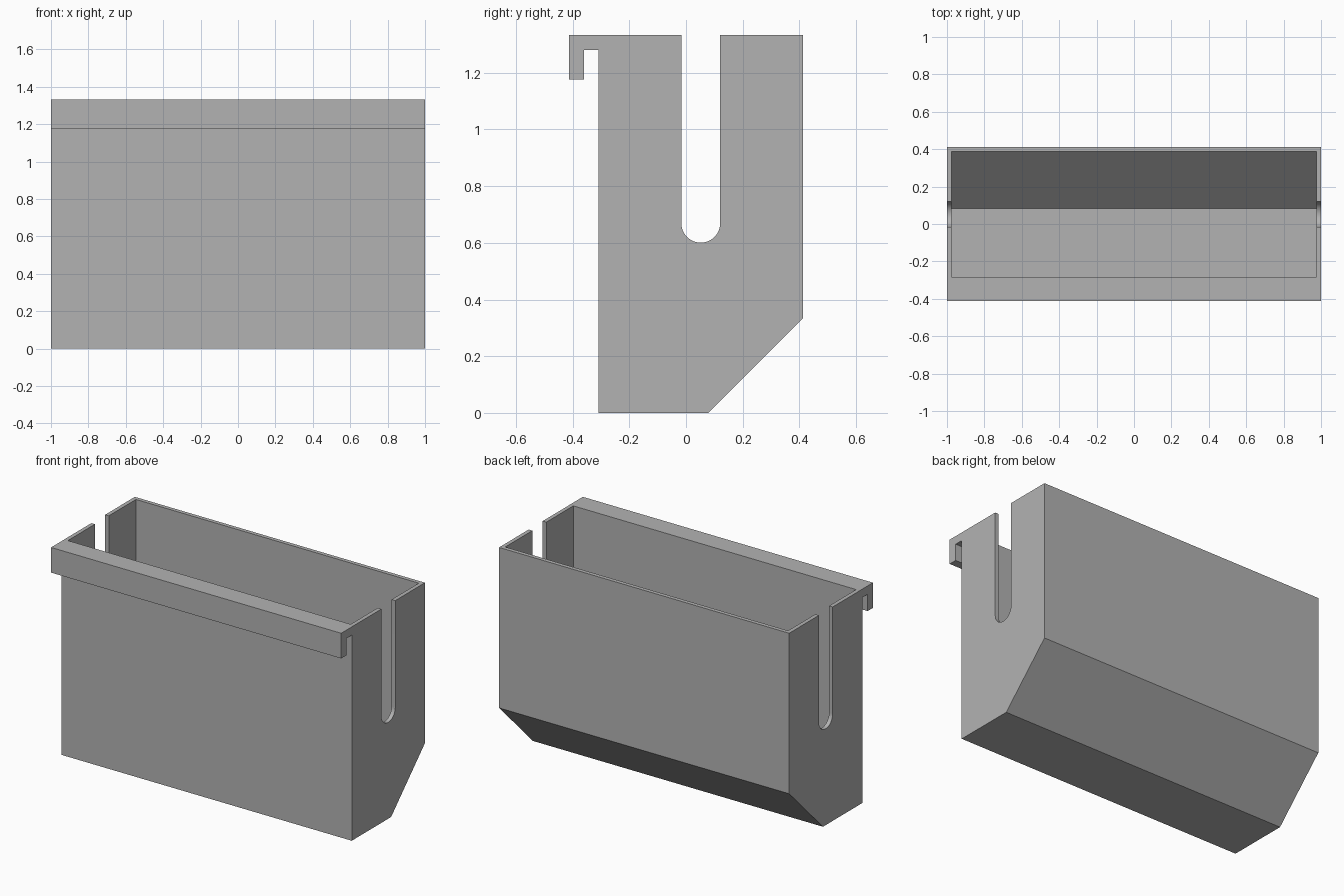
import bpy, bmesh
from math import cos, sin, pi

cube = bpy.data.objects.get("Cube")
if cube:
    bpy.data.objects.remove(cube, do_unlink=True)

HALF, TOP, WALL = 1.0, 1.333, 0.025
FRONT, BACK = -0.308, 0.4125        # outer faces of the bin
CHAMFER = 0.333                     # sloped rear lower edge
LIP, LIP_T = -0.4125, 0.052         # hooked front rim

gray = bpy.data.materials.new("plain gray")
gray.use_nodes = True
color = (0.45, 0.45, 0.45, 1)
gray.diffuse_color = color
gray.node_tree.nodes["Principled BSDF"].inputs["Base Color"].default_value = color


def extrude_profile(name, points, half):
    """Extrude a closed (y, z) outline along x, centred on x = 0."""
    bm = bmesh.new()
    face = bm.faces.new([bm.verts.new((-half, y, z)) for y, z in points])
    side = bmesh.ops.extrude_face_region(bm, geom=[face])["geom"]
    verts = [v for v in side if isinstance(v, bmesh.types.BMVert)]
    bmesh.ops.translate(bm, vec=(2 * half, 0, 0), verts=verts)
    bmesh.ops.recalc_face_normals(bm, faces=bm.faces)
    mesh = bpy.data.meshes.new(name)
    bm.to_mesh(mesh)
    bm.free()
    mesh.materials.append(gray)
    obj = bpy.data.objects.new(name, mesh)
    bpy.context.collection.objects.link(obj)
    return obj


def cut(target, cutter):
    """Subtract the cutter, apply the result and drop the cutter."""
    cutter.hide_render = True
    mod = target.modifiers.new("cut", "BOOLEAN")
    mod.operation, mod.solver, mod.object = "DIFFERENCE", "EXACT", cutter
    bpy.context.view_layer.objects.active = target
    bpy.ops.object.modifier_apply(modifier=mod.name)
    bpy.data.objects.remove(cutter, do_unlink=True)


# Bin body with its hooked front rim
body = extrude_profile("hanging_bin", [
    (FRONT, 0), (BACK - CHAMFER, 0), (BACK, CHAMFER), (BACK, TOP),
    (LIP, TOP), (LIP, 1.176), (LIP + LIP_T, 1.176),
    (LIP + LIP_T, TOP - LIP_T), (FRONT, TOP - LIP_T)], HALF)

# Hollow interior following the sloped floor
inner_back = BACK - WALL
cut(body, extrude_profile("cavity_cutter", [
    (FRONT + WALL, WALL), (0.083, WALL), (inner_back, CHAMFER),
    (inner_back, TOP + 0.2), (FRONT + WALL, TOP + 0.2)], HALF - WALL))

# Round-bottomed slot through both end walls
mid, radius, base = 0.052, 0.0685, 0.669
arc = [(mid + radius * cos(pi + pi * i / 24), base + radius * sin(pi + pi * i / 24))
       for i in range(25)]
cut(body, extrude_profile("slot_cutter", arc + [
    (mid + radius, TOP + 0.2), (mid - radius, TOP + 0.2)], HALF + 0.2))

# Smooth only the slot curve
bpy.ops.object.select_all(action="DESELECT")
body.select_set(True)
bpy.context.view_layer.objects.active = body
bpy.ops.object.shade_smooth_by_angle(angle=pi / 6)
